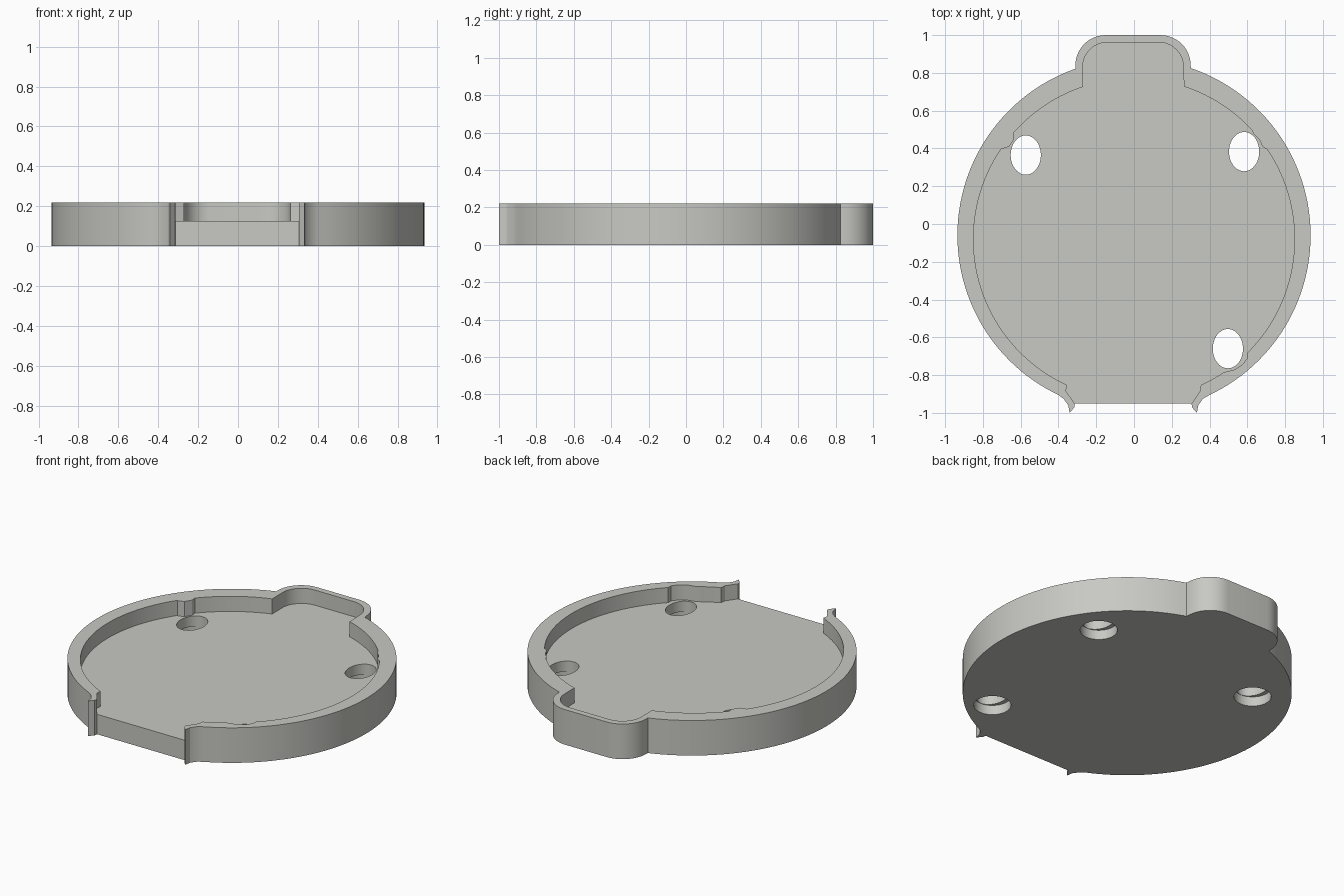
import bpy, bmesh
from math import radians, cos, sin

if "Cube" in bpy.data.objects:
    bpy.data.objects.remove(bpy.data.objects["Cube"])

FLOOR, TOP = 0.125, 0.22


def arc(cx, cy, r, a0, a1, n, ry=None):
    """Points along an arc, angles in degrees."""
    ry = r if ry is None else ry
    steps = [radians(a0 + (a1 - a0) * i / n) for i in range(n + 1)]
    return [(cx + r * cos(a), cy + ry * sin(a)) for a in steps]


def prism(name, pts, z0, z1):
    """Closed outline extruded from z0 to z1."""
    bm = bmesh.new()
    face = bm.faces.new([bm.verts.new((x, y, z0)) for x, y in pts])
    ext = bmesh.ops.extrude_face_region(bm, geom=[face])
    verts = [g for g in ext["geom"] if isinstance(g, bmesh.types.BMVert)]
    bmesh.ops.translate(bm, verts=verts, vec=(0, 0, z1 - z0))
    bmesh.ops.recalc_face_normals(bm, faces=bm.faces)
    me = bpy.data.meshes.new(name)
    bm.to_mesh(me)
    bm.free()
    ob = bpy.data.objects.new(name, me)
    bpy.context.collection.objects.link(ob)
    return ob


def cut(target, cutter):
    """Subtract the cutter and remove it."""
    mod = target.modifiers.new("cut", "BOOLEAN")
    mod.operation = "DIFFERENCE"
    mod.solver = "EXACT"
    mod.object = cutter
    bpy.context.view_layer.objects.active = target
    bpy.ops.object.modifier_apply(modifier=mod.name)
    bpy.data.objects.remove(cutter)


# Outer outline: round body, rear tab and two flared lips at the front opening
lip = [(0.305, -0.95), (0.307, -0.97), (0.32, -0.985), (0.333, -1.0),
       (0.34, -0.96), (0.365, -0.925)]
outer = (lip
         + arc(0, -0.06, 0.935, -64.7, 71.2, 56)
         + arc(0.14, 0.84, 0.16, 0, 90, 12)
         + arc(-0.15, 0.84, 0.16, 90, 180, 12)
         + arc(0, -0.06, 0.935, 109.4, 244.7, 56)
         + [(-x - 0.008, y) for x, y in reversed(lip)])
tray = prism("tray", outer, 0, TOP)

# Recess inside the rim, with small reliefs beside the holes
inner = ([(0.303, -1.05), (0.303, -0.953), (0.35, -0.885)]
         + arc(0, -0.08, 0.85, -65.4, -56, 5)
         + [(0.53, -0.772), (0.575, -0.743), (0.60, -0.71)]
         + arc(0, -0.08, 0.85, -45, 33.9, 32)
         + [(0.68, 0.41), (0.665, 0.445), (0.635, 0.475)]
         + arc(0, -0.08, 0.85, 43, 71.9, 14)
         + arc(0.13, 0.83, 0.132, 0, 90, 12)
         + arc(-0.14, 0.83, 0.132, 90, 180, 12)
         + arc(0, -0.08, 0.85, 108.6, 138.5, 14)
         + [(-0.635, 0.45), (-0.66, 0.41), (-0.69, 0.40)]
         + arc(0, -0.08, 0.85, 145.6, 245.2, 40)
         + [(-0.36, -0.885), (-0.312, -0.953), (-0.312, -1.05)])
cut(tray, prism("recess", inner, FLOOR, 0.4))

# Oval screw holes with a round counterbore underneath
for x, y in [(-0.573, 0.365), (0.583, 0.383), (0.497, -0.66)]:
    cut(tray, prism("hole", arc(x, y, 0.08, 0, 351, 39, 0.104), -0.1, 0.4))
    cut(tray, prism("counterbore", arc(x, y, 0.106, 0, 351, 39), -0.1, 0.06))

# Single grey finish
grey = bpy.data.materials.new("warm grey")
grey.diffuse_color = (0.58, 0.58, 0.55, 1)
grey.use_nodes = True
grey.node_tree.nodes["Principled BSDF"].inputs["Base Color"].default_value = grey.diffuse_color
tray.data.materials.clear()
tray.data.materials.append(grey)
bpy.ops.object.select_all(action="DESELECT")
tray.select_set(True)
bpy.context.view_layer.objects.active = tray
bpy.ops.object.shade_smooth_by_angle(angle=radians(25))
